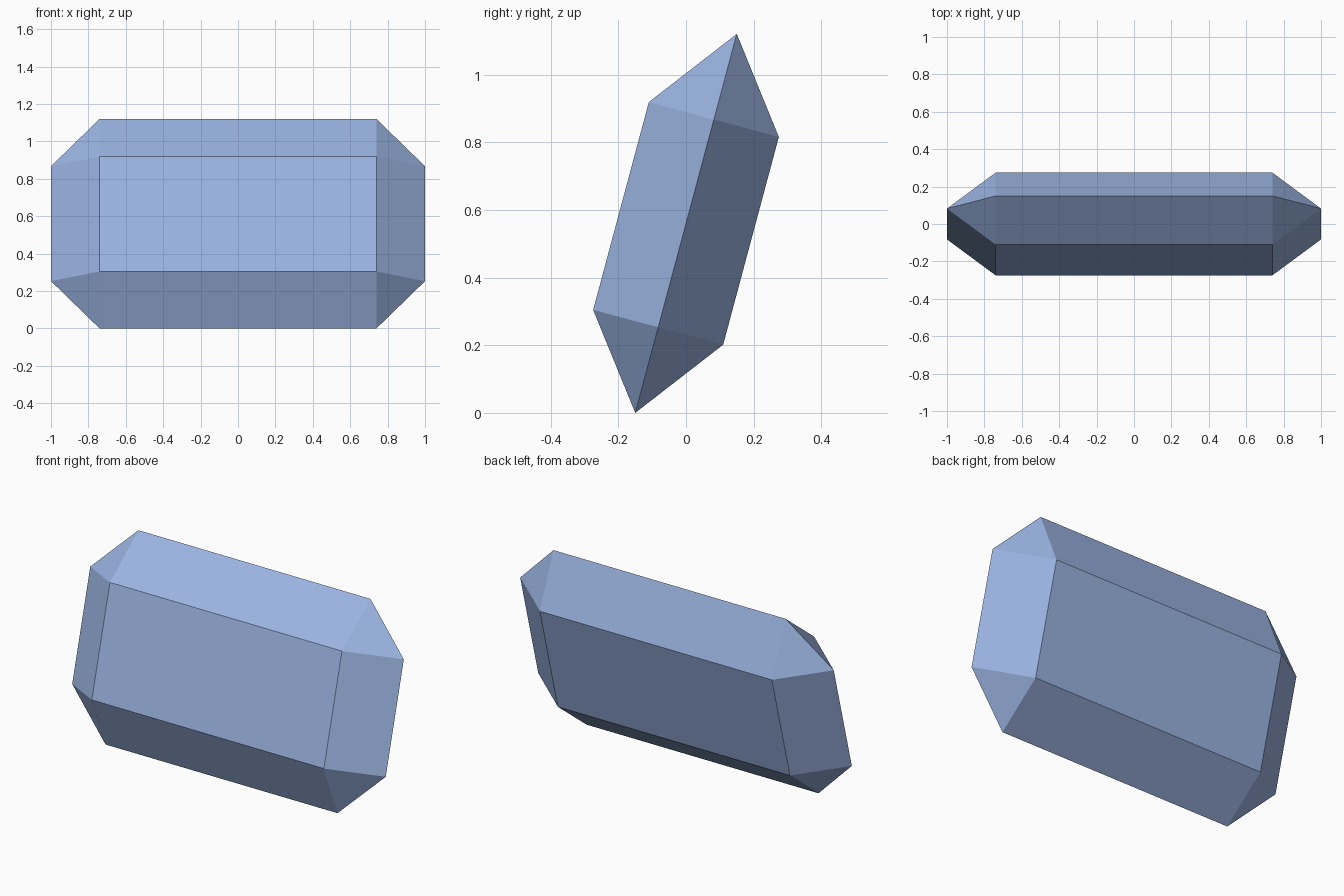
import bpy, bmesh, math
from mathutils import Matrix

if "Cube" in bpy.data.objects:
    bpy.data.objects.remove(bpy.data.objects["Cube"])

# Half sizes before leaning
FACE_X, RIM_X = 0.74, 1.0      # flat face / outer rim half widths
FACE_H, RIM_H = 0.318, 0.58    # flat face / outer rim half heights
DEPTH = 0.199                  # half thickness
LEAN = math.radians(15)

blue = bpy.data.materials.new("pale blue")
blue.diffuse_color = (0.33, 0.46, 0.76, 1)
blue.use_nodes = True
blue.node_tree.nodes["Principled BSDF"].inputs["Base Color"].default_value = blue.diffuse_color

# Gem: two flat faces bevelled out to an octagonal rim
bm = bmesh.new()
for sx in (-1, 1):
    for sz in (-1, 1):
        bm.verts.new((sx * FACE_X, 0, sz * RIM_H))
        bm.verts.new((sx * RIM_X, 0, sz * FACE_H))
        for sy in (-1, 1):
            bm.verts.new((sx * FACE_X, sy * DEPTH, sz * FACE_H))
bmesh.ops.convex_hull(bm, input=bm.verts[:])
bmesh.ops.dissolve_limit(bm, angle_limit=math.radians(1), verts=bm.verts[:], edges=bm.edges[:])
bmesh.ops.recalc_face_normals(bm, faces=bm.faces[:])

# Lean it backwards and stand it on the ground
bm.transform(Matrix.Rotation(-LEAN, 4, 'X'))
low = min(v.co.z for v in bm.verts)
bmesh.ops.translate(bm, vec=(0, 0, -low), verts=bm.verts[:])

mesh = bpy.data.meshes.new("gem")
bm.to_mesh(mesh)
bm.free()
mesh.materials.append(blue)
gem = bpy.data.objects.new("gem", mesh)
bpy.context.collection.objects.link(gem)
